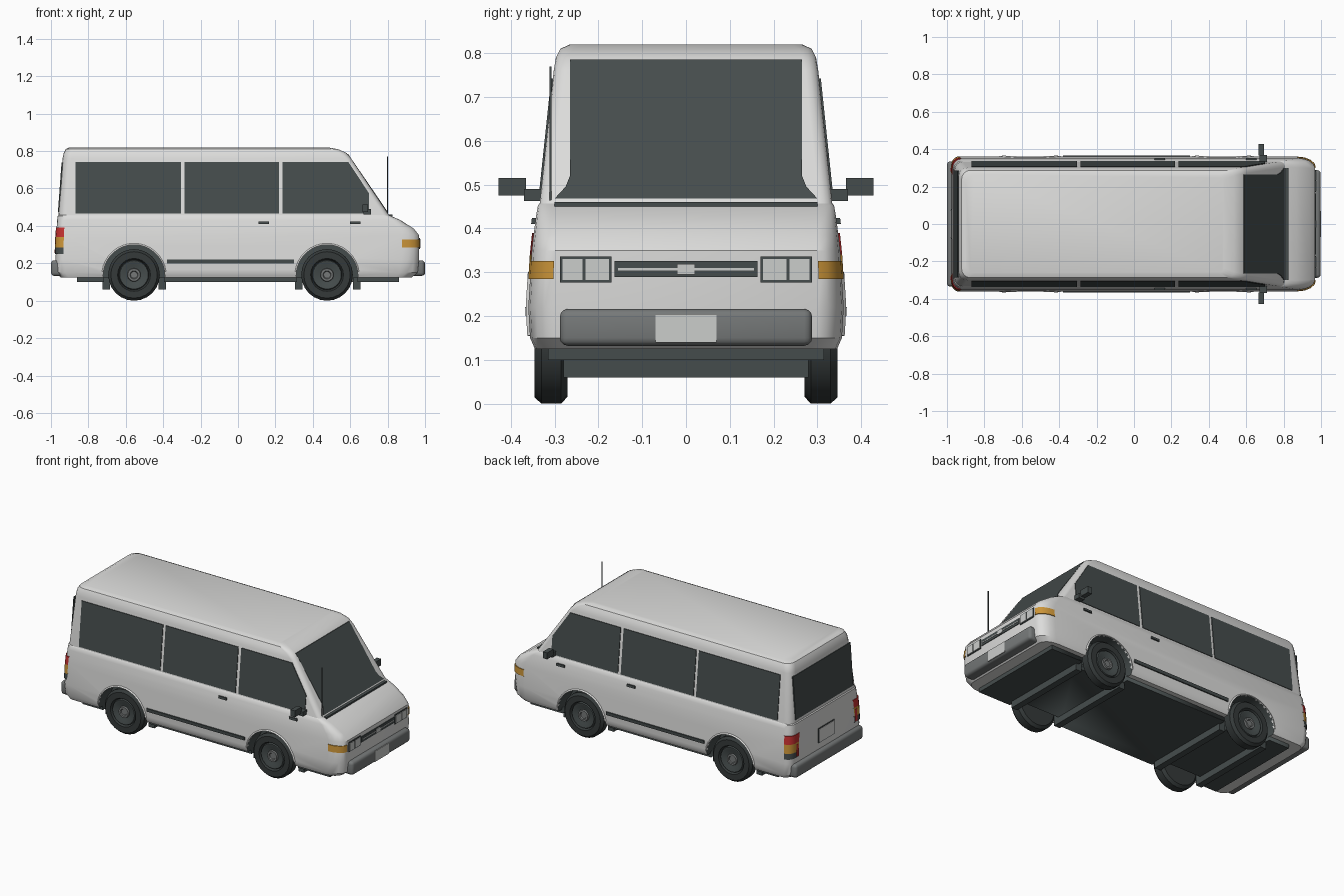
import bpy, bmesh, math
from mathutils import Matrix

if "Cube" in bpy.data.objects:
    bpy.data.objects.remove(bpy.data.objects["Cube"])


def material(name, r, g, b):
    m = bpy.data.materials.new(name)
    m.use_nodes = True
    m.diffuse_color = (r, g, b, 1)
    node = m.node_tree.nodes["Principled BSDF"]
    node.inputs["Base Color"].default_value = (r, g, b, 1)
    node.inputs["Roughness"].default_value = 0.6
    return m


WHITE = material("body_white", 0.72, 0.72, 0.71)
SLATE = material("dark_slate", 0.06, 0.073, 0.073)
TYRE = material("tyre_black", 0.035, 0.042, 0.042)
GREY = material("bumper_grey", 0.18, 0.19, 0.19)
LAMP = material("lamp_silver", 0.6, 0.61, 0.6)
AMBER = material("amber", 0.6, 0.3, 0.04)
RED = material("red", 0.55, 0.03, 0.03)


def add_mesh(name, bm, *mats, angle=30):
    bmesh.ops.recalc_face_normals(bm, faces=bm.faces)
    me = bpy.data.meshes.new(name)
    bm.to_mesh(me)
    bm.free()
    ob = bpy.data.objects.new(name, me)
    bpy.context.collection.objects.link(ob)
    for m in mats:
        me.materials.append(m)
    smooth(ob, angle)
    return ob


def smooth(ob, angle=30):
    bpy.ops.object.select_all(action='DESELECT')
    ob.select_set(True)
    bpy.context.view_layer.objects.active = ob
    bpy.ops.object.shade_smooth_by_angle(angle=math.radians(angle))


def loft(name, rings, *mats, caps=True, closed=True):
    bm = bmesh.new()
    rows = [[bm.verts.new(p) for p in ring] for ring in rings]
    n = len(rows[0])
    for a, b in zip(rows, rows[1:]):
        for i in range(n if closed else n - 1):
            j = (i + 1) % n
            bm.faces.new((a[i], a[j], b[j], b[i]))
    if caps:
        bm.faces.new(rows[0])
        bm.faces.new(rows[-1])
    return add_mesh(name, bm, *mats)


def box(name, x, y, z, mat, bevel=0.0):
    bm = bmesh.new()
    bmesh.ops.create_cube(bm, size=1)
    for v in bm.verts:
        v.co = [(lo + hi) / 2 + c * (hi - lo) for c, (lo, hi) in zip(v.co, (x, y, z))]
    if bevel:
        bmesh.ops.bevel(bm, geom=bm.edges[:], offset=bevel, segments=3, affect='EDGES', profile=0.5)
    return add_mesh(name, bm, mat)


# Body levels: height, rear x, front x, half width, front corner length, front corner width
LEVELS = [
    (0.125, -0.95, 0.93, 0.345, 0.09, 0.06),
    (0.15, -0.97, 0.96, 0.356, 0.095, 0.06),
    (0.22, -0.975, 0.968, 0.36, 0.095, 0.06),
    (0.35, -0.972, 0.968, 0.352, 0.095, 0.055),
    (0.385, -0.97, 0.94, 0.348, 0.085, 0.05),
    (0.43, -0.967, 0.87, 0.342, 0.05, 0.04),
    (0.452, -0.965, 0.82, 0.338, 0.03, 0.035),
    (0.457, -0.96, 0.808, 0.334, 0.03, 0.03),
    (0.76, -0.938, 0.605, 0.302, 0.03, 0.03),
    (0.79, -0.932, 0.58, 0.297, 0.04, 0.03),
    (0.81, -0.922, 0.535, 0.287, 0.04, 0.03),
    (0.82, -0.9, 0.48, 0.265, 0.03, 0.03),
]


def level(z):
    for a, b in zip(LEVELS, LEVELS[1:]):
        if z <= b[0]:
            t = (z - a[0]) / (b[0] - a[0])
            return [p + (q - p) * t for p, q in zip(a, b)]
    return LEVELS[-1]


def outline(z, grow=0.0):
    """Left half runs front to rear, then the right half returns."""
    _, xb, xf, w, fx, fy = level(z)
    xb, xf, w = xb - grow, xf + grow, w + grow
    arc = [math.pi / 2 * i / 4 for i in range(5)]
    half = [(xf - fx + fx * math.cos(a), w - fy + fy * math.sin(a), z) for a in arc]
    half += [(xb + 0.045 - 0.045 * math.sin(a), w - 0.05 + 0.05 * math.cos(a), z) for a in arc]
    return half + [(x, -y, z) for x, y, z in reversed(half)]


body = loft("body_shell", [outline(l[0]) for l in LEVELS], WHITE, SLATE)
floor = box("floor_pan", (-0.86, 0.86), (-0.315, 0.315), (0.1, 0.135), SLATE)
floor.data.materials.append(SLATE)

# Wheel wells cut into the body and floor
AXLES = (-0.556, 0.476)
for x in AXLES:
    for s in (1, -1):
        bm = bmesh.new()
        bmesh.ops.create_cone(bm, cap_ends=True, segments=32, radius1=0.165, radius2=0.165, depth=0.2,
                              matrix=Matrix.Translation((x, s * 0.345, 0.134)) @ Matrix.Rotation(math.pi / 2, 4, 'X'))
        for f in bm.faces:
            f.material_index = 1
        cutter = add_mesh("wheel_well_cutter", bm, WHITE, SLATE)
        cutter.hide_render = True
        for target in (body, floor):
            mod = target.modifiers.new("wheel_well", 'BOOLEAN')
            mod.operation, mod.solver, mod.object = 'DIFFERENCE', 'EXACT', cutter
            bpy.context.view_layer.objects.active = target
            bpy.ops.object.modifier_apply(modifier=mod.name)
        bpy.data.objects.remove(cutter)
smooth(body)


# Wheels, turned about their axles
def lathe(name, profile, x, s, mat):
    rings = []
    for i in range(25):
        a = 2 * math.pi * i / 24
        rings.append([(x + r * math.cos(a), s * y, 0.138 + r * math.sin(a)) for r, y in profile])
    ob = loft(name, rings, mat, caps=False, closed=False)
    bm = bmesh.new()
    bm.from_mesh(ob.data)
    bmesh.ops.remove_doubles(bm, verts=bm.verts, dist=0.0001)
    bmesh.ops.recalc_face_normals(bm, faces=bm.faces)
    bm.to_mesh(ob.data)
    bm.free()
    smooth(ob)


for x, end in zip(AXLES, ("rear", "front")):
    for s, side in ((1, "left"), (-1, "right")):
        tag = f"{end}_{side}"
        lathe(tag + "_tyre", [(0, 0.27), (0.122, 0.27), (0.138, 0.285), (0.138, 0.33), (0.124, 0.346),
                              (0.088, 0.346), (0.08, 0.33), (0, 0.33)], x, s, TYRE)
        lathe(tag + "_rim", [(0.08, 0.331), (0.076, 0.342), (0.068, 0.342), (0.05, 0.333), (0, 0.333)], x, s, SLATE)
        lathe(tag + "_hub", [(0.036, 0.332), (0.033, 0.343), (0.022, 0.343), (0.018, 0.337), (0, 0.337)], x, s, GREY)
        # Slim lip over the wheel opening
        lip = []
        for i in range(17):
            a = math.pi * (0.04 + 0.92 * i / 16)
            z0 = 0.134 + 0.165 * math.sin(a)
            z1 = 0.134 + 0.178 * math.sin(a)
            c = math.cos(a)
            lip.append([(x + 0.165 * c, s * (level(z0)[3] - 0.01), z0), (x + 0.165 * c, s * (level(z0)[3] + 0.006), z0),
                        (x + 0.178 * c, s * (level(z1)[3] - 0.004), z1)])
        loft(tag + "_arch_lip", lip, WHITE)


# Thin plates that follow the body surface
def on_side(s):
    return lambda u, v, d: (u, s * (level(v)[3] + d), v)


def on_front(u, v, d):
    return (level(v)[2] + d, u, v)


def on_rear(u, v, d):
    return (level(v)[1] - d, u, v)


def plate(name, pts, place, mat, d=0.004):
    loft(name, [[place(u, v, -0.003) for u, v in pts], [place(u, v, d) for u, v in pts]], mat)


def rect(a, b, c, d):
    return [(a, c), (b, c), (b, d), (a, d)]


def wrap(name, s, points, z0, z1, mat, extra=None):
    rings = []
    for z, grow in ((z0, -0.004), (z0, 0.004), (z1, 0.004), (z1, -0.004)):
        ring = outline(z, grow)[points]
        if extra:
            ring.append((ring[-1][0], ring[-1][1] - extra, z))
        rings.append([(x, s * y, z) for x, y, z in ring])
    rings.append(rings[0])
    loft(name, rings, mat, caps=False, closed=False)


for s, side in ((1, "left"), (-1, "right")):
    place = on_side(s)
    # Side glass
    plate(side + "_rear_window", rect(-0.87, -0.305, 0.465, 0.742), place, SLATE)
    plate(side + "_middle_window", rect(-0.287, 0.218, 0.465, 0.742), place, SLATE)
    plate(side + "_door_window", [(0.238, 0.465), (0.7, 0.465), (0.7, 0.575), (0.59, 0.742), (0.238, 0.742)], place, SLATE)
    # Trim and handles
    plate(side + "_side_trim", rect(-0.38, 0.3, 0.2, 0.22), place, SLATE, 0.007)
    for x in (0.11, 0.6):
        plate(side + "_door_handle", rect(x, x + 0.055, 0.41, 0.424), place, SLATE, 0.009)
    # Mirrors
    y0, y1 = sorted((s * 0.365, s * 0.428))
    box(side + "_mirror", (0.665, 0.695), (y0, y1), (0.475, 0.515), SLATE)
    y0, y1 = sorted((s * 0.325, s * 0.37))
    box(side + "_mirror_arm", (0.67, 0.71), (y0, y1), (0.462, 0.49), SLATE)
    # Corner lamps
    wrap(side + "_indicator", s, slice(0, 5), 0.285, 0.326, AMBER)
    for part, z0, z1, mat in (("reverse", 0.25, 0.285, SLATE), ("turn", 0.285, 0.34, AMBER), ("brake", 0.34, 0.39, RED)):
        wrap(f"{side}_{part}_lamp", s, slice(5, 10), z0, z1, mat, 0.035)
    plate(side + "_tail_reflector", rect(s * 0.28, s * 0.3, 0.255, 0.33), on_rear, RED, 0.006)
    # Headlamps
    plate(side + "_headlamp_frame", rect(s * 0.17, s * 0.288, 0.276, 0.336), on_front, SLATE)
    for a, b in ((0.176, 0.229), (0.236, 0.282)):
        plate(side + "_headlamp_lens", rect(s * a, s * b, 0.282, 0.33), on_front, LAMP, 0.007)

# Windscreen and rear glass
plate("windscreen", [(-0.3, 0.468), (0.3, 0.468), (0.275, 0.495), (0.265, 0.52), (0.265, 0.785),
                     (-0.265, 0.785), (-0.265, 0.52), (-0.275, 0.495)], on_front, SLATE)
plate("rear_glass", rect(-0.285, 0.285, 0.475, 0.74), on_rear, SLATE)
box("wiper_strip", (0.8, 0.825), (-0.3, 0.3), (0.448, 0.46), SLATE)

# Grille
plate("grille", rect(-0.163, 0.163, 0.289, 0.325), on_front, SLATE)
plate("grille_bar", rect(-0.155, 0.155, 0.304, 0.309), on_front, LAMP, 0.006)
plate("grille_badge", rect(-0.02, 0.02, 0.295, 0.319), on_front, LAMP, 0.008)

# Tailgate panel frame
plate("tailgate_frame", rect(-0.08, 0.08, 0.255, 0.345), on_rear, SLATE)
plate("tailgate_panel", rect(-0.075, 0.075, 0.26, 0.34), on_rear, WHITE, 0.006)

# Bumpers
box("front_bumper", (0.9, 0.998), (-0.288, 0.288), (0.132, 0.216), GREY, 0.018)
box("rear_bumper", (-1, -0.9), (-0.335, 0.335), (0.132, 0.216), GREY, 0.018)
box("front_number_plate", (0.995, 1), (-0.07, 0.07), (0.139, 0.205), LAMP)

# Underbody crossbars and aerial
for x in (-0.705, -0.405, 0.325, 0.635):
    box("crossbar", (x - 0.02, x + 0.02), (-0.28, 0.28), (0.06, 0.125), SLATE)
box("aerial", (0.797, 0.802), (-0.312, -0.307), (0.44, 0.77), SLATE)
